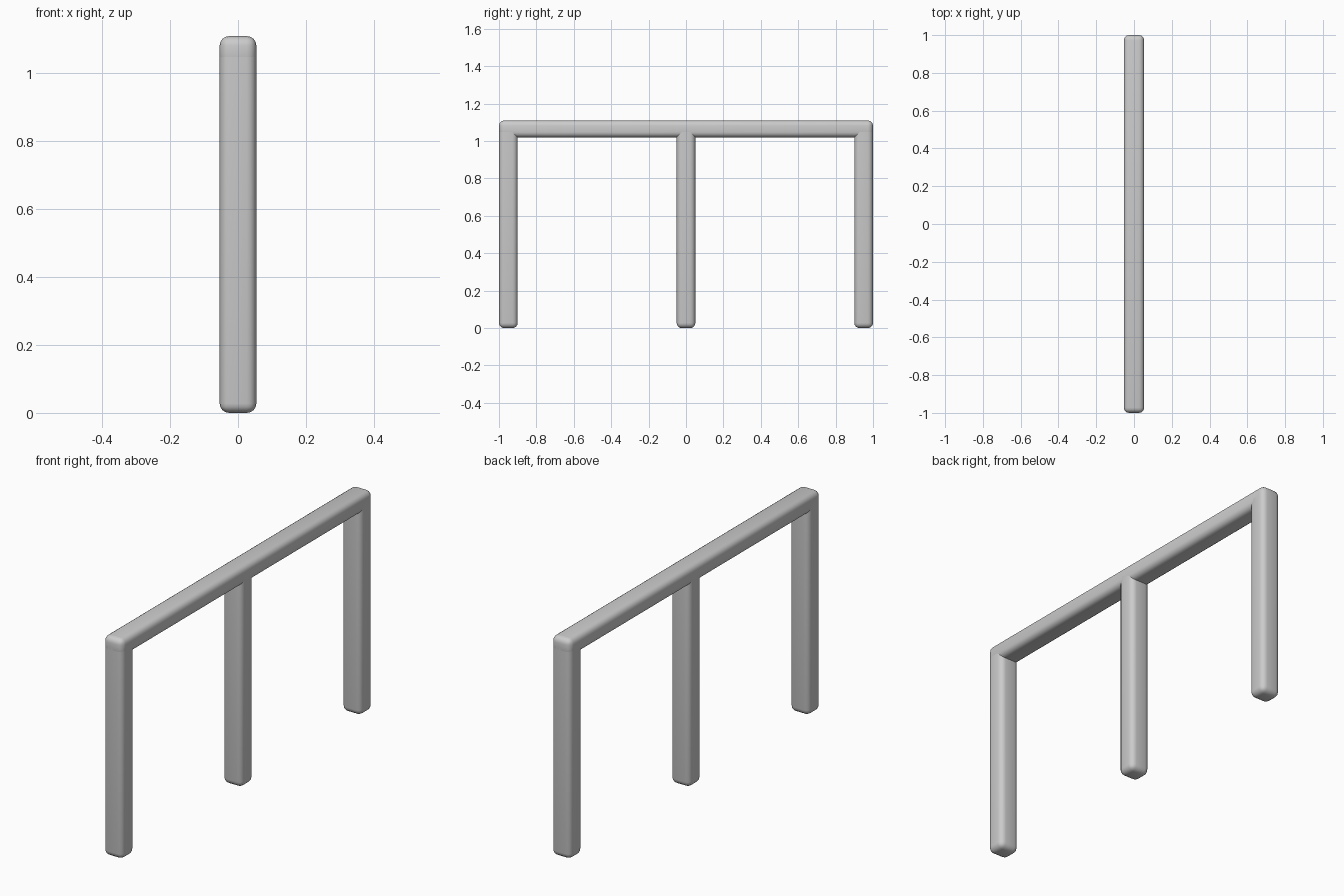
import bpy, bmesh
from mathutils import Matrix, Vector

if "Cube" in bpy.data.objects:
    bpy.data.objects.remove(bpy.data.objects["Cube"])

HALF_X = 0.054   # half thickness of every bar
TOP = 1.11
ROUND = 0.028


def rounded_bar(name, lo, hi, keep_edge):
    """Box from lo to hi with the edges chosen by keep_edge rounded off."""
    lo, hi = Vector(lo), Vector(hi)
    bm = bmesh.new()
    bmesh.ops.create_cube(bm, size=1, matrix=Matrix.LocRotScale(
        (lo + hi) / 2, None, hi - lo))
    edges = [e for e in bm.edges if keep_edge(e)]
    bmesh.ops.bevel(bm, geom=edges, offset=ROUND, offset_type='OFFSET',
                    segments=4, profile=0.5, affect='EDGES')
    bmesh.ops.recalc_face_normals(bm, faces=bm.faces)
    mesh = bpy.data.meshes.new(name)
    bm.to_mesh(mesh)
    bm.free()
    obj = bpy.data.objects.new(name, mesh)
    bpy.context.collection.objects.link(obj)
    bpy.ops.object.select_all(action='DESELECT')
    obj.select_set(True)
    bpy.context.view_layer.objects.active = obj
    bpy.ops.object.shade_smooth_by_angle()
    return obj


# Top rail, rounded all round
rounded_bar("top_rail", (-HALF_X, -1, 1.02), (HALF_X, 1, TOP), lambda e: True)

# Three posts, with flat tops hidden inside the rail
post_top = 1.06
for name, y in (("front_post", -0.95), ("middle_post", 0), ("back_post", 0.95)):
    rounded_bar(name, (-HALF_X, y - 0.05, 0), (HALF_X, y + 0.05, post_top),
                lambda e: not all(v.co.z > 1 for v in e.verts))
